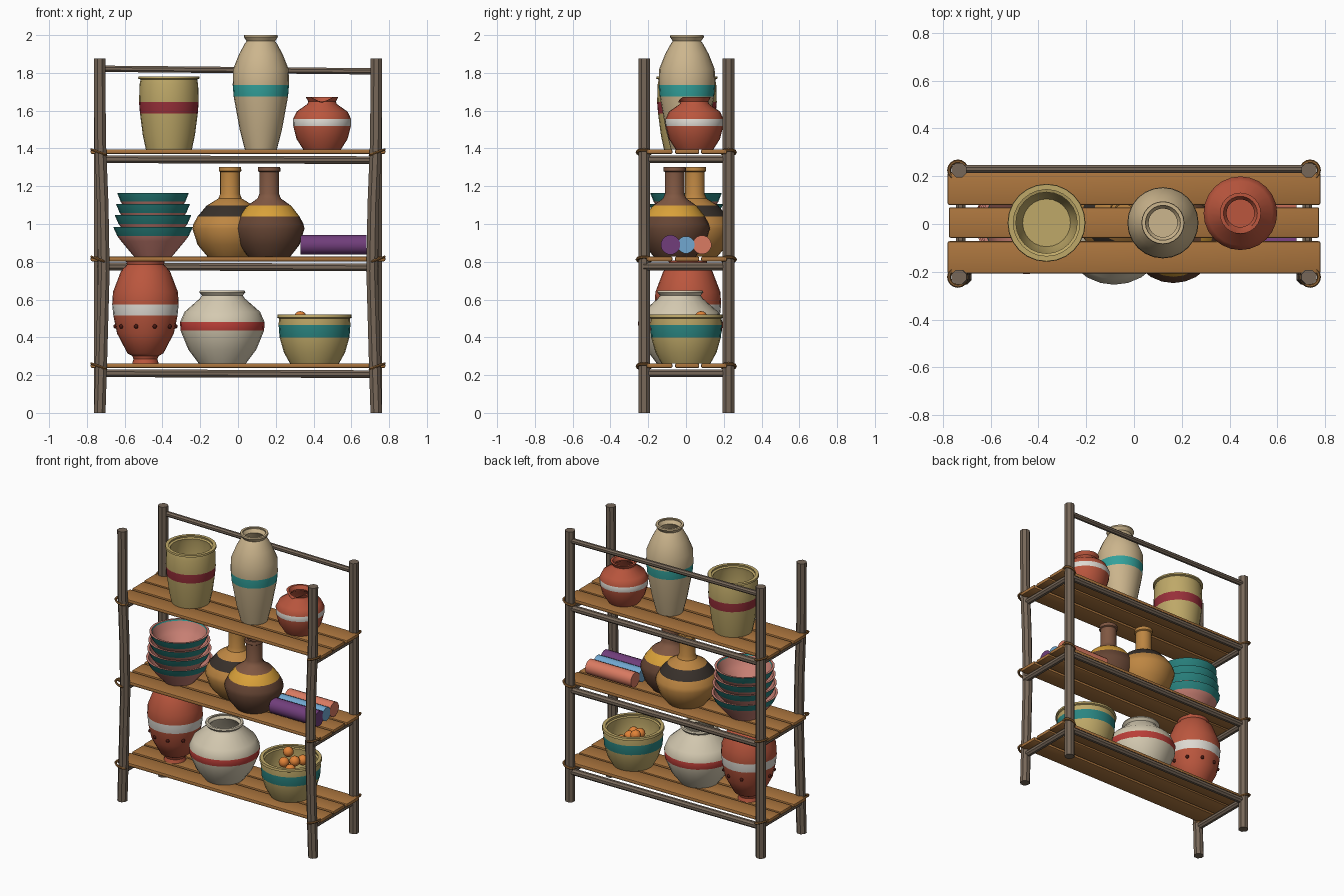
import bpy, bmesh, math
from mathutils import Vector

if "Cube" in bpy.data.objects:
    bpy.data.objects.remove(bpy.data.objects["Cube"])

PAL = {'pole': '766759', 'plank': 'A97440', 'rope': '8C6237', 'straw': 'BDA768', 'sand': 'CBB48C',
       'cream': 'D3C8AF', 'terra': 'B95740', 'red': 'B8403A', 'wine': '96333C', 'teal': '36A09A',
       'darkteal': '2E8480', 'white': 'DCD8D0', 'pink': 'C98074', 'ochre': 'BC8544', 'black': '3A332E',
       'brown': '7F5844', 'dark': '664737', 'gold': 'D9A03C', 'purple': '70407A', 'blue': '70A6CF',
       'coral': 'D97A62', 'orange': 'E0813A', 'soot': '4A1E18'}
MATS = {}


def mat(n):
    if n not in MATS:
        m = bpy.data.materials.new(n)
        c = [(int(PAL[n][i:i + 2], 16) / 255) ** 2.2 for i in (0, 2, 4)]
        m.diffuse_color = (*c, 1)
        m.use_nodes = True
        m.node_tree.nodes["Principled BSDF"].inputs["Base Color"].default_value = m.diffuse_color
        MATS[n] = m
    return MATS[n]


def finish(name, bm, colors, loc=(0, 0, 0), smooth=True, angle=35):
    bmesh.ops.recalc_face_normals(bm, faces=bm.faces[:])
    me = bpy.data.meshes.new(name)
    bm.to_mesh(me)
    bm.free()
    ob = bpy.data.objects.new(name, me)
    ob.location = loc
    bpy.context.collection.objects.link(ob)
    for c in colors:
        me.materials.append(mat(c))
    if smooth:
        bpy.ops.object.select_all(action='DESELECT')
        ob.select_set(True)
        bpy.context.view_layer.objects.active = ob
        bpy.ops.object.shade_smooth_by_angle(angle=math.radians(angle))
    return ob


def skin(bm, rings, close=True):
    # bridge consecutive vertex rings, cap both ends
    faces = []
    n = len(rings[0])
    for a, b in zip(rings, rings[1:]):
        faces.append([bm.faces.new((a[i], a[(i + 1) % n], b[(i + 1) % n], b[i])) for i in range(n)])
    if close:
        bm.faces.new(rings[0])
        bm.faces.new(rings[-1])
    return faces


def rod(name, pts, r, color, sides=8):
    bm = bmesh.new()
    pts = [Vector(p) for p in pts]
    q = (pts[-1] - pts[0]).to_track_quat('Z', 'Y')
    rings = []
    for p in pts:
        rings.append([bm.verts.new(p + q @ Vector((r * math.cos((i + .5) * math.tau / sides),
                                                   r * math.sin((i + .5) * math.tau / sides), 0)))
                      for i in range(sides)])
    skin(bm, rings)
    return finish(name, bm, [color])


def pot(name, x, y, prof, color, bands=(), inner=None, t=.015, n=24, notch=0):
    # turned vessel: outer profile (radius, z), then a thin inner wall; bands = (z0, z1, colour)
    base = prof[0][1]
    inside = [(max(r - t, .01), max(z, base + t)) for r, z in reversed(prof)]
    full = list(prof) + inside
    colors = [color, inner or color] + [b[2] for b in bands]
    bm = bmesh.new()
    rings = [[bm.verts.new((r * math.cos(i * math.tau / n), r * math.sin(i * math.tau / n), z))
              for i in range(n)] for r, z in full]
    for k, fs in enumerate(skin(bm, rings)):
        zm = (full[k][1] + full[k + 1][1]) / 2
        idx = 0
        if k >= len(prof):
            idx = 1
        else:
            for j, (z0, z1, c) in enumerate(bands):
                if z0 < zm < z1:
                    idx = j + 2
        for f in fs:
            f.material_index = idx
    # broken notch at the front of the rim
    if notch:
        top = prof[-1][1]
        for v in bm.verts:
            if v.co.z > top - .001 and v.co.y < 0:
                v.co.z -= notch * max(0, 1 - abs(v.co.x) / .06)
    return finish(name, bm, colors, (x, y, 0))


def ball(name, p, r, color, seg=12):
    bm = bmesh.new()
    bmesh.ops.create_uvsphere(bm, u_segments=seg, v_segments=seg // 2 + 2, radius=r)
    return finish(name, bm, [color], p, angle=60)


# frame poles: front pair bows inward, back pair is straight
for s, side in ((-1, 'left'), (1, 'right')):
    rod('front_post_' + side, [(s * (.732 - d), -.222, z) for z, d in
        ((0, 0), (.25, .008), (.75, .022), (1.1, .016), (1.45, .002), (1.875, 0))], .033, 'pole')
    rod('back_post_' + side, [(s * .732, .225, 0), (s * .732, .225, 1.875)], .033, 'pole')
rod('top_rail', [(-.74, .23, 1.822), (.74, .23, 1.808)], .018, 'pole')

# shelves: back rail, side rails, planks and rope ties
for k, z in enumerate((.25, .815, 1.383)):
    zr = z - .04
    rod(f'back_rail_{k}', [(-.73, .225, zr), (.73, .225, zr - .005)], .022, 'pole')
    for s in (-1, 1):
        rod(f'side_rail_{k}', [(s * .725, -.225, zr), (s * .725, .225, zr)], .022, 'pole')
        for y in (-.222, .225):
            bm = bmesh.new()
            rings = []
            for i in range(16):
                a = i * math.tau / 16
                d = Vector((math.cos(a), math.sin(a), s * .35 * math.cos(a)))
                rings.append([bm.verts.new(d * (.037 + .008 * math.cos(j * math.tau / 6)) +
                              Vector((0, 0, .008 * math.sin(j * math.tau / 6)))) for j in range(6)])
            skin(bm, rings + rings[:1], close=False)
            finish(f'rope_tie_{k}', bm, ['rope'], (s * .737, y, z - .003))
    for j, (y, w, l) in enumerate(((-.14, .136, 1.56), (.006, .128, 1.55), (.148, .136, 1.56))):
        bm = bmesh.new()
        bmesh.ops.create_cube(bm, size=1)
        bmesh.ops.scale(bm, vec=(l, w, .025), verts=bm.verts)
        bmesh.ops.bevel(bm, geom=bm.edges[:], offset=.008, segments=2, affect='EDGES', profile=.5)
        finish(f'plank_{k}_{j}', bm, ['plank'], (0, y, z))

# top shelf: basket, tall vase, chipped pot
pot('tall_basket', -.366, .005, [(.122, 1.395), (.138, 1.47), (.153, 1.585), (.158, 1.645),
    (.155, 1.74), (.15, 1.765), (.163, 1.77), (.161, 1.782)], 'straw', [(1.585, 1.645, 'wine')], t=.022)
pot('tall_vase', .121, .005, [(.085, 1.395), (.112, 1.5), (.144, 1.675), (.149, 1.735), (.147, 1.82),
    (.115, 1.9), (.085, 1.955), (.075, 1.968), (.09, 1.99), (.088, 2.0)], 'sand', [(1.675, 1.735, 'teal')])
pot('chipped_pot', .445, .045, [(.1, 1.395), (.135, 1.45), (.153, 1.52), (.154, 1.555), (.135, 1.595),
    (.078, 1.635), (.073, 1.648), (.086, 1.672)], 'terra', [(1.52, 1.555, 'white')], notch=.03)

# middle shelf: bowl stack
for i, (b, r) in enumerate(((.828, .21), (.893, .203), (.951, .196), (1.01, .19))):
    pot(f'stacked_bowl_{i}', -.45, 0, [(r * .48, b), (r * .8, b + .08), (r * .9, b + .108), (r, b + .155)],
        'pink', [(b + .1, b + .15, 'darkteal')])
bm = bmesh.new()
rings = [[bm.verts.new((r * math.cos(i * math.tau / 24), r * math.sin(i * math.tau / 24), z))
          for i in range(24)] for r, z in ((.174, 1.1635), (.158, 1.118))]
skin(bm, rings, close=False)
finish('bowl_inner_glaze', bm, ['teal'], (-.45, 0, 0))

# middle shelf: two bottles
for name, x, y, R, c, lo, band in (('tan_bottle', -.042, .047, .2, 'ochre', 'ochre', 'black'),
                                   ('brown_bottle', .165, -.06, .187, 'brown', 'dark', 'gold')):
    pot(name, x, y, [(.6 * R, .828), (.86 * R, .89), (R, .975), (.97 * R, 1.0), (.86 * R, 1.04),
        (.62 * R, 1.097), (.062, 1.135), (.052, 1.16), (.052, 1.275), (.06, 1.28), (.058, 1.303)],
        c, [(1.04, 1.097, band), (.82, 1.04, lo)])

# rolled cloths
for y, r, c in ((-.082, .052, 'purple'), (0, .046, 'blue'), (.085, .05, 'coral')):
    rod('cloth_roll_' + c, [(.33, y, .89), (.68, y, .89)], r, c, 16)

# bottom shelf: pierced jar, round pot, bowl of fruit
pot('red_jar', -.49, .01, [(.07, .262), (.063, .285), (.07, .302), (.095, .315), (.15, .42), (.17, .515),
    (.176, .575), (.172, .64), (.13, .75), (.098, .785), (.104, .808)], 'terra', [(.515, .575, 'white')])
for i in range(10):
    a = math.tau * i / 10
    ball('jar_hole', (-.49 + .158 * math.cos(a), .01 + .158 * math.sin(a), .458), .012, 'soot', 8)
pot('round_pot', -.083, -.03, [(.125, .262), (.18, .335), (.221, .435), (.224, .48), (.2, .535),
    (.12, .605), (.108, .622), (.122, .638), (.118, .648)], 'cream', [(.435, .48, 'red')])
pot('fruit_bowl', .405, 0, [(.13, .262), (.162, .32), (.185, .4), (.19, .465), (.188, .5),
    (.198, .505), (.195, .52)], 'straw', [(.4, .465, 'darkteal')], t=.022)
for p in ((.33, .08, .505), (.40, .05, .47), (.36, -.01, .475), (.43, -.04, .455), (.42, .11, .46)):
    ball('orange', p, .034, 'orange')
